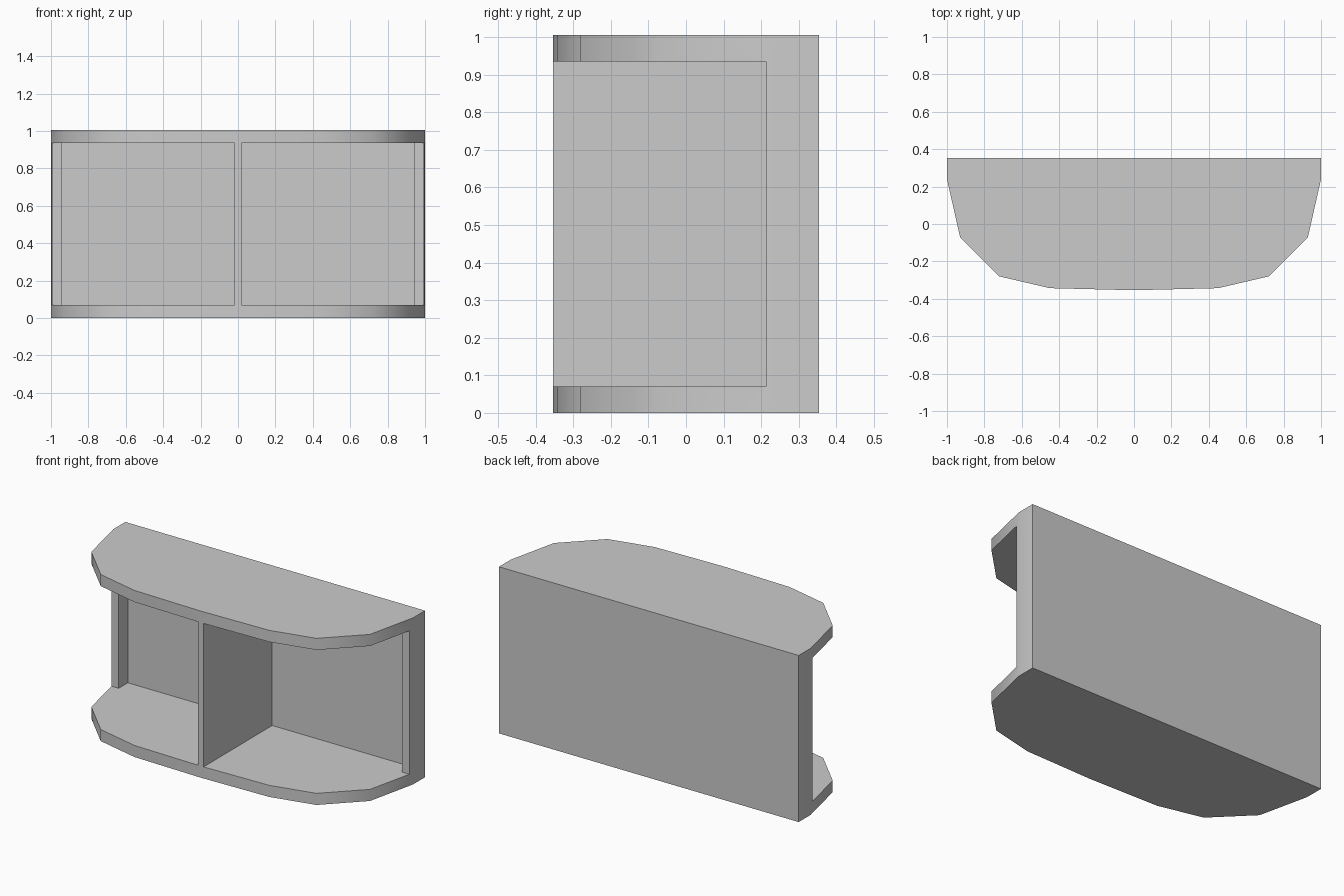
import bpy
import bmesh
import math

cube = bpy.data.objects.get("Cube")
if cube:
    bpy.data.objects.remove(cube, do_unlink=True)

HEIGHT, BOARD = 1.005, 0.07          # overall height, shelf thickness
BACK, SIDE_FRONT = 0.354, 0.213      # rear plane, front edge of the side walls

grey = bpy.data.materials.new("light_grey")
grey.use_nodes = True
colour = (0.6, 0.6, 0.6, 1)
grey.diffuse_color = colour
grey.node_tree.nodes["Principled BSDF"].inputs["Base Color"].default_value = colour


def prism(name, outline, low, high):
    """Extrude a plan outline from one height to another."""
    bm = bmesh.new()
    base = bm.faces.new([bm.verts.new((x, y, low)) for x, y in outline])
    top = bmesh.ops.extrude_face_region(bm, geom=[base])["geom"]
    moved = [v for v in top if isinstance(v, bmesh.types.BMVert)]
    bmesh.ops.translate(bm, verts=moved, vec=(0, 0, high - low))
    bmesh.ops.recalc_face_normals(bm, faces=bm.faces)
    mesh = bpy.data.meshes.new(name)
    bm.to_mesh(mesh)
    bm.free()
    mesh.materials.append(grey)
    obj = bpy.data.objects.new(name, mesh)
    bpy.context.collection.objects.link(obj)
    return obj


# Bow-fronted cabinet block
half = [(0.45, -0.343), (0.72, -0.28), (0.93, -0.07), (1, 0.24), (1, BACK)]
outline = [(0, -0.354)] + half + [(-x, y) for x, y in reversed(half)]
cabinet = prism("shelf_cabinet", outline, 0, HEIGHT)
bpy.context.view_layer.objects.active = cabinet
cabinet.select_set(True)

# Hollow compartments, leaving the divider, back panel and short side walls
hollow = [(0.018, -0.5), (1.1, -0.5), (1.1, SIDE_FRONT),
          (0.945, SIDE_FRONT), (0.945, 0.3), (0.018, 0.3)]
for side in (1, -1):
    cutter = prism("compartment_cutter", [(side * x, y) for x, y in hollow],
                   BOARD, HEIGHT - BOARD)
    cutter.hide_render = True
    cut = cabinet.modifiers.new("compartment", "BOOLEAN")
    cut.operation = "DIFFERENCE"
    cut.solver = "EXACT"
    cut.object = cutter
    bpy.ops.object.modifier_apply(modifier=cut.name)
    bpy.data.objects.remove(cutter, do_unlink=True)

# Soft shading around the bowed rims
bpy.ops.object.shade_smooth_by_angle(angle=math.radians(40))
